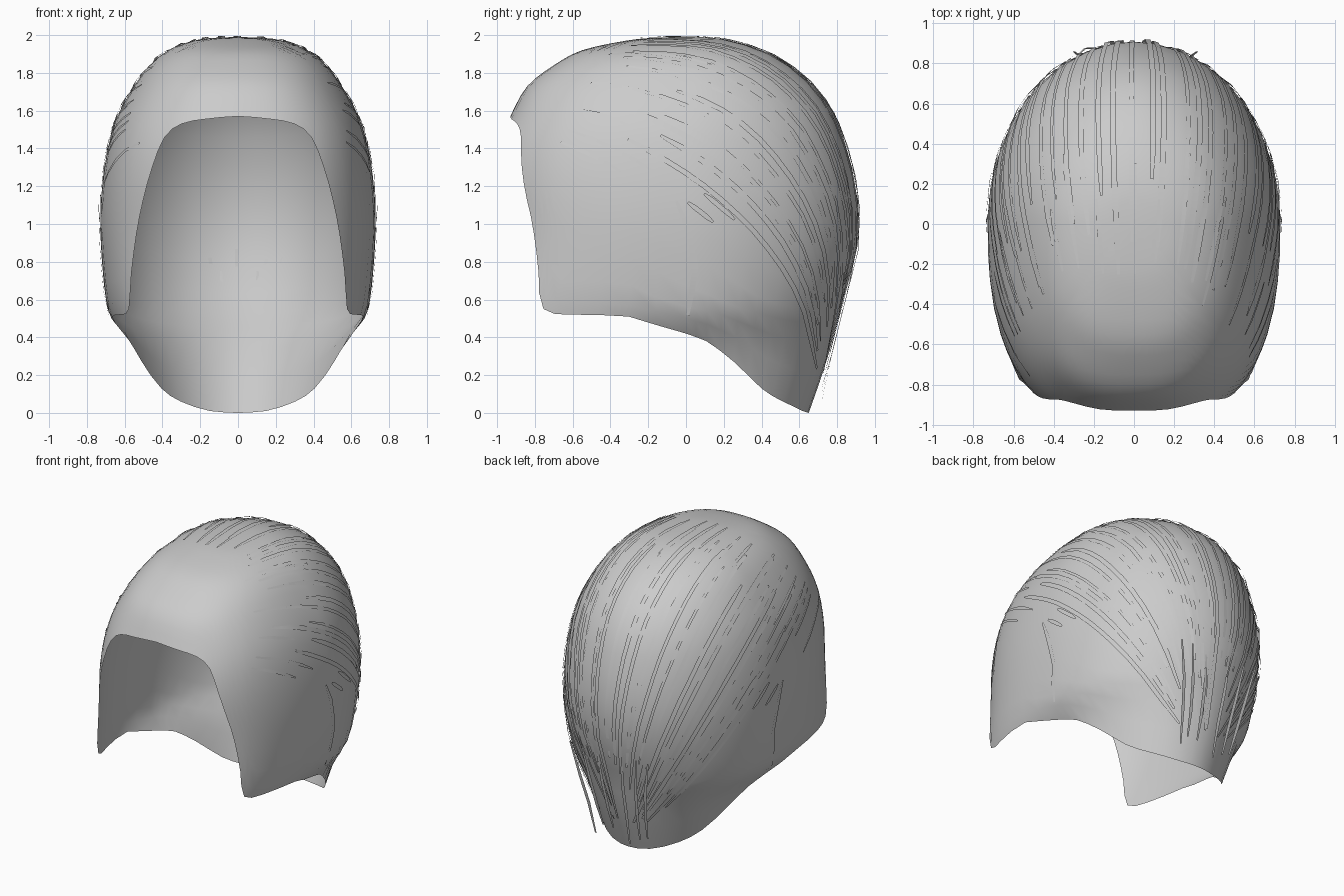
import bpy, bmesh, math, random
from mathutils import Vector
from mathutils.bvhtree import BVHTree

cube = bpy.data.objects.get("Cube")
if cube:
    bpy.data.objects.remove(cube)
random.seed(4)

grey = bpy.data.materials.new("hair_grey")
grey.use_nodes = True
grey.diffuse_color = (0.6, 0.6, 0.6, 1)
grey.node_tree.nodes["Principled BSDF"].inputs["Base Color"].default_value = (0.6, 0.6, 0.6, 1)

# Horizontal sections of the cap: height, half width, reach forward, reach back
SECTIONS = [(1.99, 0, 0, 0), (1.985, .14, .17, .14), (1.97, .24, .32, .24), (1.92, .37, .55, .41),
            (1.84, .47, .7, .55), (1.73, .55, .84, .68), (1.57, .64, .93, .79), (1.4, .69, 1, .85),
            (1.2, .72, 1.03, .9), (1, .73, 1.03, .91), (.8, .72, 1.06, .89), (.6, .7, 1.12, .83),
            (.5, .67, 1.14, .8), (.38, .58, 1.14, .775), (.2, .52, 1.1, .72), (0, .45, 1.1, .65)]
# Lower edge of the cap: angle from the front, height
RIM = [(0, 1.57), (11, 1.555), (22, 1.53), (30, 1.46), (35, 1.3), (39, 1.13), (43, .95), (48, .74),
       (53, .55), (63, .52), (79, .51), (90, .42), (98, .38), (110, .27), (125, .13), (140, .06),
       (161, .01), (180, 0)]


def spline(rows, s):
    """Catmull-Rom point at row position s."""
    i = min(int(s), len(rows) - 2)
    f = s - i
    a, b, c, d = (rows[max(0, min(len(rows) - 1, i + k))] for k in (-1, 0, 1, 2))
    return [q + f / 2 * (r - p + f * (2 * p - 5 * q + 4 * r - t + f * (3 * (q - r) + t - p)))
            for p, q, r, t in zip(a, b, c, d)]


def row_at(z):
    """Row position of a height."""
    lo, hi = 0, len(SECTIONS) - 1
    for _ in range(30):
        mid = (lo + hi) / 2
        lo, hi = (mid, hi) if spline(SECTIONS, mid)[0] > z else (lo, mid)
    return lo


def cap_point(angle, s):
    z, half, front, back = spline(SECTIONS, s)
    sn, cs = math.sin(angle), math.cos(angle)
    power = 0.8 if cs > 0 else 1          # squarer in front, elliptical behind
    x = math.copysign(abs(sn) ** power, sn) * half
    y = -front * cs ** power if cs > 0 else -back * cs
    return Vector((x, y, z))


def finish(name, bm):
    mesh = bpy.data.meshes.new(name)
    for f in bm.faces:
        f.smooth = True
    bm.to_mesh(mesh)
    mesh.materials.append(grey)
    obj = bpy.data.objects.new(name, mesh)
    bpy.context.collection.objects.link(obj)
    return obj


# Cap: columns run from the crown down to the rim
STEPS = 18
half_rim = [spline(RIM, k / 2) for k in range(2 * len(RIM) - 1)]
full_rim = half_rim + [(-a, z) for a, z in half_rim[-2:0:-1]]
bm = bmesh.new()
crown = bm.verts.new((0, 0, SECTIONS[0][0]))
columns = []
for deg, z in full_rim:
    end = row_at(z)
    columns.append([bm.verts.new(cap_point(math.radians(deg), end * k / STEPS))
                    for k in range(1, STEPS + 1)])
for left, right in zip(columns, columns[1:] + columns[:1]):
    bm.faces.new((crown, left[0], right[0]))
    for k in range(STEPS - 1):
        bm.faces.new((left[k], left[k + 1], right[k + 1], right[k]))
bmesh.ops.recalc_face_normals(bm, faces=bm.faces)
if max(bm.faces, key=lambda f: f.calc_center_median().z).normal.z < 0:
    bmesh.ops.reverse_faces(bm, faces=bm.faces)
surface = BVHTree.FromBMesh(bm)
finish("hair_cap", bm)
bm.free()


def ribbon(bm, points, normals, width):
    """Flat tapered lock laid along the points."""
    pairs = []
    for i, p in enumerate(points):
        along = points[min(i + 1, len(points) - 1)] - points[max(i - 1, 0)]
        taper = 0.5 if i in (0, len(points) - 1) else 1
        side = along.cross(normals[i]).normalized() * width * taper / 2
        pairs.append((bm.verts.new(p - side), bm.verts.new(p + side)))
    for (a, b), (c, d) in zip(pairs, pairs[1:]):
        bm.faces.new((a, b, d, c))


# Swept locks: planes fanned about an axis from forehead to nape
FORE, NAPE = Vector((0, -1, 1.3)), Vector((0, .68, .05))
UP = Vector((1, 0, 0)).cross(NAPE - FORE).normalized()
UP = UP if UP.z > 0 else -UP


def swept_lock(bm, deg, start, end, width, lift):
    points, normals = [], []
    count = max(4, int((end - start) * 18))
    for k in range(count + 1):
        t = start + (end - start) * k / count
        a = math.radians(deg)
        ray = UP * math.cos(a) + Vector((math.sin(a), 0, 0))
        hit, normal, _, _ = surface.ray_cast(FORE.lerp(NAPE, t), ray.normalized())
        if hit:
            points.append(hit + normal * (0.006 + lift * t))
            normals.append(normal)
    if len(points) > 2:
        ribbon(bm, points, normals, width)


bm = bmesh.new()
for k in range(-14, 15):                  # long locks reaching the nape
    swept_lock(bm, k * 3.6 + random.uniform(-1, 1), random.uniform(.08, .3),
               random.uniform(.86, .97), random.uniform(.018, .032), random.uniform(0, .016))
finish("long_locks", bm)
bm.free()

bm = bmesh.new()
for k in range(-9, 10):                   # short locks along the hairline
    start = random.uniform(.05, .12)
    swept_lock(bm, k * 7 + random.uniform(-2, 2), start, start + random.uniform(.12, .25), .02, .004)
for side in (-1, 1):                      # short locks on the sides
    for deg, start, end in ((46, .48, .6), (53, .46, .56), (58, .44, .52)):
        swept_lock(bm, side * deg, start, end, .026, .01)
finish("short_locks", bm)
bm.free()

# Locks hanging in front of each ear
bm = bmesh.new()
for side in (-1, 1):
    points, normals = [], []
    for y, z in ((-.05, 1.12), (0, 1), (.03, .88), (.05, .77), (.03, .64), (.01, .52)):
        hit, normal, _, _ = surface.ray_cast(Vector((0, y, z)), Vector((side, 0, 0)))
        if hit:
            points.append(hit + normal * .007)
            normals.append(normal)
    ribbon(bm, points, normals, .03)
finish("ear_locks", bm)
bm.free()

# Loose tips hanging at the nape
bm = bmesh.new()
for x in (-.2, -.14, -.06, .07, .15, .21):
    drop = random.uniform(.06, .16)
    path = [Vector((x * f, y, z)) for f, y, z in
            ((1.5, .86, .75), (1.25, .82, .5), (1.1, .77, .3), (1, .72, drop))]
    ribbon(bm, path, [Vector((0, 1, 0))] * len(path), .024)
finish("nape_tips", bm)
bm.free()
